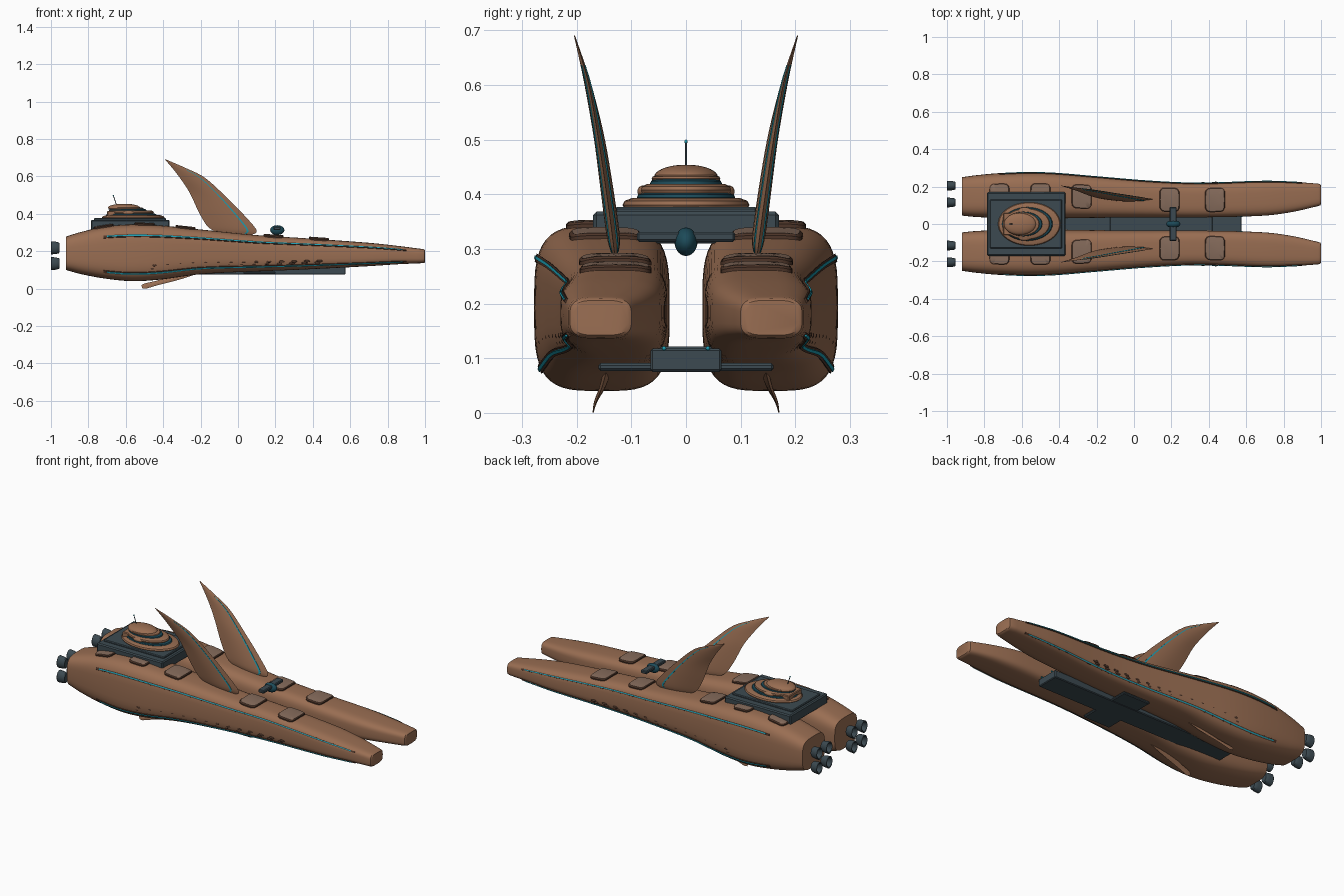
import bpy, bmesh, math

cube = bpy.data.objects.get("Cube")
if cube:
    bpy.data.objects.remove(cube)


def material(name, rgb):
    m = bpy.data.materials.new(name)
    m.use_nodes = True
    m.diffuse_color = (*rgb, 1)
    m.node_tree.nodes["Principled BSDF"].inputs["Base Color"].default_value = (*rgb, 1)
    return m


COPPER = material("copper brown", (0.32, 0.155, 0.085))
SLATE = material("dark slate", (0.045, 0.068, 0.082))
HATCH = material("dull grey brown", (0.24, 0.15, 0.107))
TEAL = material("deep teal", (0.012, 0.07, 0.1))
CYAN = material("bright cyan", (0.013, 0.35, 0.46))
TRIM = material("dark brown", (0.075, 0.036, 0.022))


def finish(name, bm, mats, mirror, angle=35):
    bmesh.ops.recalc_face_normals(bm, faces=bm.faces)
    mesh = bpy.data.meshes.new(name)
    bm.to_mesh(mesh)
    bm.free()
    for m in mats:
        mesh.materials.append(m)
    mesh.shade_smooth()
    mesh.set_sharp_from_angle(angle=math.radians(angle))
    obj = bpy.data.objects.new(name, mesh)
    bpy.context.collection.objects.link(obj)
    if mirror:
        mod = obj.modifiers.new("mirror", "MIRROR")
        mod.use_axis = (False, True, False)
        mod.use_mirror_merge = False
    return obj


def loft(name, rings, mats, mirror=False, bands=None, angle=35):
    """Skin closed rings of points, cap both ends; bands gives a material per band."""
    bm = bmesh.new()
    vr = [[bm.verts.new(p) for p in ring] for ring in rings]
    n = len(vr[0])
    for i, (a, b) in enumerate(zip(vr, vr[1:])):
        for k in range(n):
            f = bm.faces.new((a[k], a[(k + 1) % n], b[(k + 1) % n], b[k]))
            f.material_index = bands[i] if bands else 0
    bm.faces.new(vr[0])
    bm.faces.new(vr[-1]).material_index = bands[-1] if bands else 0
    return finish(name, bm, mats, mirror, angle)


def box(name, lo, hi, mat, bevel=0.004):
    bm = bmesh.new()
    bmesh.ops.create_cube(bm, size=1)
    for v in bm.verts:
        v.co = [(a + b) / 2 + c * (b - a) for a, b, c in zip(lo, hi, v.co)]
    bmesh.ops.bevel(bm, geom=bm.edges[:], offset=bevel, segments=1, affect="EDGES")
    return finish(name, bm, [mat], False, 20)


def ball(name, centre, radii, mat, mirror=False):
    bm = bmesh.new()
    bmesh.ops.create_uvsphere(bm, u_segments=24, v_segments=14, radius=1)
    for v in bm.verts:
        v.co = [c + r * k for c, r, k in zip(centre, radii, v.co)]
    return finish(name, bm, [mat], mirror, 60)


def interp(rows, x):
    """Smooth curve through rows keyed on their first column."""
    i = max(j for j in range(len(rows) - 1) if j == 0 or rows[j][0] <= x)

    def slope(j, c):
        a, b = rows[max(j - 1, 0)], rows[min(j + 1, len(rows) - 1)]
        return (b[c] - a[c]) / (b[0] - a[0])
    p, q = rows[i], rows[i + 1]
    h = q[0] - p[0]
    t = (x - p[0]) / h
    return [p[c] * (1 + 2 * t) * (1 - t) ** 2 + q[c] * t * t * (3 - 2 * t)
            + h * (slope(i, c) * t * (1 - t) ** 2 - slope(i + 1, c) * t * t * (1 - t))
            for c in range(1, len(p))]


# Hull stations: x, inner y, outer y, bottom z, top z
HULL = [(-.92, .045, .25, .10, .278), (-.85, .038, .26, .08, .30), (-.72, .032, .272, .055, .33),
        (-.57, .03, .278, .04, .343), (-.42, .03, .274, .048, .338), (-.2, .033, .255, .077, .316),
        (.1, .035, .23, .092, .286), (.35, .035, .22, .102, .27), (.7, .045, .23, .12, .245),
        (.85, .065, .225, .13, .229), (.985, .096, .216, .136, .212)]
POWER = 3.6


def section(x):
    a, b, c, d = interp(HULL, x)
    return (a + b) / 2, (b - a) / 2, (c + d) / 2, (d - c) / 2


def bulge(u):
    return max(0, 1 - abs(u) ** POWER) ** (1 / POWER)


def hull_ring(x, shrink=1.0, end=None):
    cy, hy, cz, hz = section(x)
    ring = []
    for k in range(48):
        a = math.tau * k / 48
        c, s = math.cos(a), math.sin(a)
        ring.append((end or x, cy + shrink * hy * math.copysign(abs(c) ** (2 / POWER), c),
                     cz + shrink * hz * math.copysign(abs(s) ** (2 / POWER), s)))
    return ring


# Twin hulls
xs = [-.92 + 1.905 * i / 60 for i in range(61)]
loft("hull", [hull_ring(-.92, .93)] + [hull_ring(x) for x in xs]
     + [hull_ring(.985, .94, .996), hull_ring(.985, .84, 1.0)], [COPPER], True)


# Lines running along the outer flanks
def flank_line(name, ratio, x0, x1, half, raise_, mat):
    rings = []
    for i in range(50):
        x = x0 + (x1 - x0) * i / 49
        cy, hy, cz, hz = section(x)
        fade = half * (hz / .15) ** .5
        ring = []
        for w, off in ((-1, -.006), (-1, raise_), (1, raise_), (1, -.006)):
            u = ratio + w * fade / hz
            ring.append((x, cy + hy * bulge(u) + off, cz + hz * u + off * ratio))
        rings.append(ring)
    loft(name, rings, [mat], True)


for label, ratio in (("upper", .6), ("lower", -.73)):
    flank_line(label + "_flank_trim", ratio, -.72, .9, .007, .003, TRIM)
    flank_line(label + "_flank_light", ratio, -.7, .88, .003, .005, CYAN)

# Small oval ports above the lower line
for i in range(14):
    x = -.4 + i * .068
    cy, hy, cz, hz = section(x)
    for u in (-.48, -.6):
        ball("flank_port", (x + u * .1, cy + hy * bulge(u), cz + hz * u), (.016, .005, .006), TRIM, True)

# Raised deck hatches
for cx in (-.72, -.5, -.28, .19, .433):
    rings = []
    for scale, off in ((1, -.012), (1, .006), (.92, .010), (.5, .010)):
        ring = []
        for k in range(32):
            a = math.tau * k / 32
            c, s = math.cos(a), math.sin(a)
            x = cx + .054 * scale * math.copysign(abs(c) ** .4, c)
            cy, hy, cz, hz = section(x)
            y = cy + .066 * scale * math.copysign(abs(s) ** .4, s)
            ring.append((x, y, cz + hz * bulge((y - cy) / hy) + off))
        rings.append(ring)
    loft("deck_hatch", rings, [TRIM, HATCH], True, [0, 0, 1])

# Fin stations: key, trailing x z, leading x z, y, half thickness
FIN = [(0, -.12, .303, .07, .285, .13, .007), (1, -.165, .335, .10, .31, .133, .012),
       (2, -.21, .41, .04, .385, .143, .012), (3, -.257, .51, -.06, .487, .158, .010),
       (4, -.302, .58, -.176, .592, .176, .007), (5, -.345, .637, -.28, .645, .19, .004),
       (6, -.39, .69, -.384, .69, .204, .001)]
LOWER_FIN = [(0, -.33, .085, -.16, .1, .14, .008), (1, -.42, .047, -.3, .052, .152, .006),
             (2, -.508, .024, -.43, .018, .165, .003), (3, -.512, .002, -.49, .0, .17, .001)]


def blade_point(rows, t, chord, side, extra=0):
    ax, az, bx, bz, y, h = interp(rows, t)
    thick = h * math.sin(math.pi * chord) + extra
    return ax + (bx - ax) * chord, y + side * thick, az + (bz - az) * chord


def blade(name, rows):
    chords = [i / 8 for i in range(9)]
    path = [(c, 1) for c in chords] + [(c, -1) for c in chords[-2:0:-1]]
    count = (len(rows) - 1) * 5
    loft(name, [[blade_point(rows, i / 5, c, s) for c, s in path] for i in range(count + 1)],
         [COPPER], True, angle=50)


blade("upper_fin", FIN)
blade("lower_fin", LOWER_FIN)
loft("fin_light", [[blade_point(FIN, .2 + i * .16, c, s, .0015)
                    for c, s in ((.79, 1), (.83, 1), (.83, -1), (.79, -1))] for i in range(30)],
     [CYAN], True)

# Engine nozzles
NOZZLE = [(-.954, .024), (-.958, .029), (-.975, .033), (-.998, .035), (-1.0, .033), (-.997, .028), (-.972, .018)]
for y in (.115, .205):
    for z in (.134, .218):
        loft("engine_nozzle", [[(x, y + .75 * r * math.cos(math.tau * k / 24),
                                 z + r * math.sin(math.tau * k / 24)) for k in range(24)]
                               for x, r in NOZZLE], [SLATE], True)

# Bridge platform, keel and cross braces
box("bridge_platform", (-.787, -.17, .31), (-.365, .17, .368), SLATE, .006)
box("platform_top", (-.77, -.13, .33), (-.385, .13, .377), SLATE)
box("keel", (-.61, -.065, .075), (.575, .065, .118), SLATE)
box("keel_middle", (-.13, -.05, .08), (.42, .05, .121), SLATE)
box("keel_brace", (.03, -.16, .077), (.2, .16, .091), SLATE)
box("sensor_bar", (.19, -.09, .313), (.228, .09, .331), SLATE)
ball("sensor_globe", (.21, 0, .313), (.038, .021, .026), TEAL)
ball("keel_light", (.575, .04, .118), (.006, .004, .004), CYAN, True)

# Stepped oval bridge: centre x, x radius, y radius, base z, top z
EDGE = [(.97, 0), (1, .4), (.97, .75), (.85, 1)]
DOME = [(math.cos(a * math.pi / 18), math.sin(a * math.pi / 18)) for a in range(9)]
for name, cx, rx, ry, z0, z1, mat, profile in (
        ("bridge_base", -.56, .167, .116, .372, .393, COPPER, EDGE),
        ("lower_windows", -.57, .135, .09, .388, .403, TEAL, EDGE),
        ("bridge_middle", -.575, .125, .083, .400, .419, COPPER, EDGE),
        ("upper_windows", -.59, .1, .066, .412, .428, TEAL, EDGE),
        ("bridge_upper", -.6, .094, .063, .424, .435, COPPER, EDGE),
        ("bridge_dome", -.61, .086, .058, .432, .454, COPPER, DOME)):
    loft(name, [[(cx + rx * s * math.cos(math.tau * k / 40), ry * s * math.sin(math.tau * k / 40),
                  z0 + (z1 - z0) * f) for k in range(40)] for s, f in profile], [mat])
box("bridge_rear_block", (-.7, -.06, .385), (-.58, .06, .415), COPPER)
ball("bridge_side_pod", (-.585, .078, .405), (.03, .011, .011), COPPER, True)

# Antenna
loft("antenna", [[(x + .002 * math.cos(math.tau * k / 8), .002 * math.sin(math.tau * k / 8), z)
                  for k in range(8)] for x, z in ((-.65, .448), (-.666, .496))], [SLATE])
ball("antenna_tip", (-.666, 0, .496), (.004, .003, .004), CYAN)
